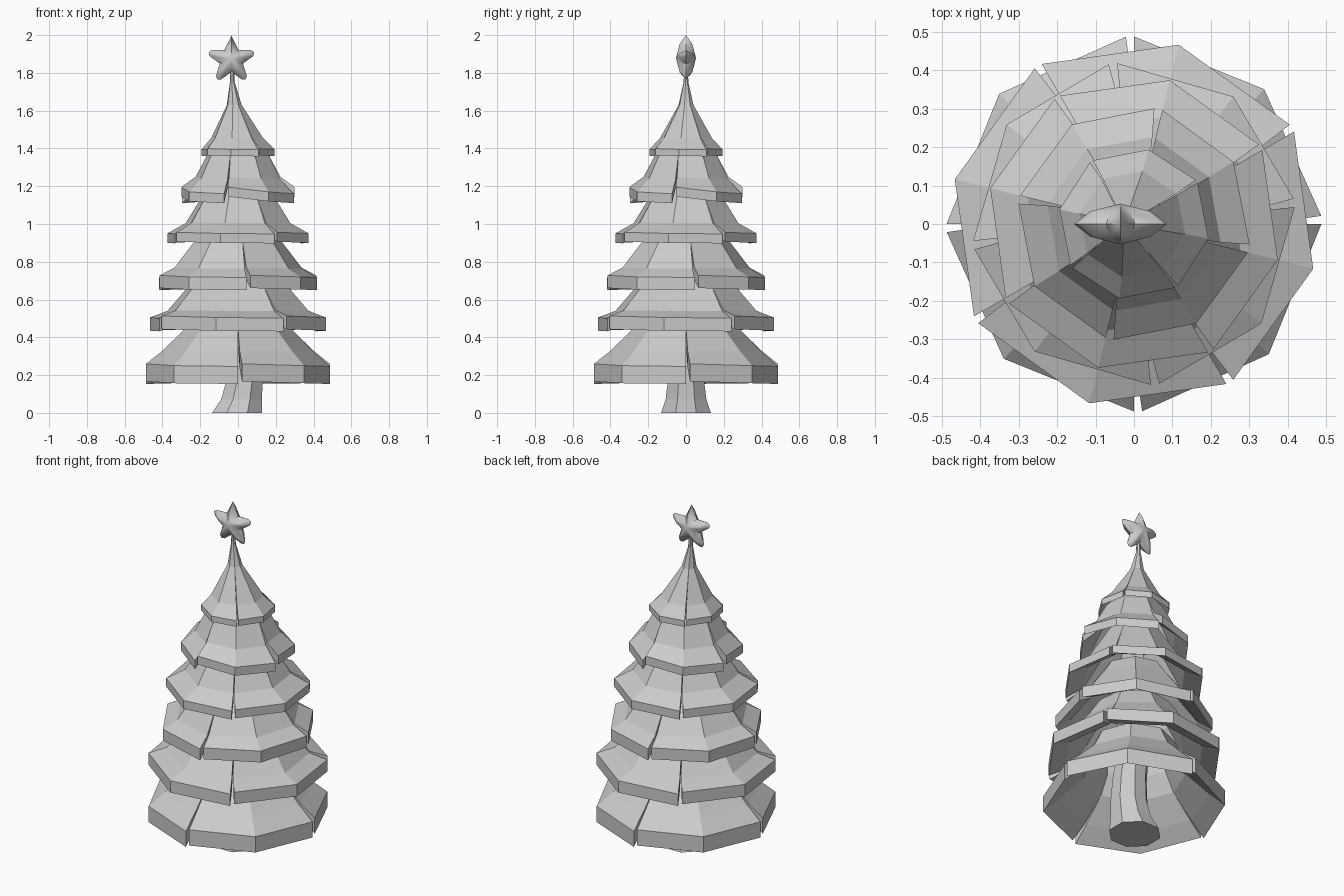
import bpy, bmesh, math

if "Cube" in bpy.data.objects:
    bpy.data.objects.remove(bpy.data.objects["Cube"])


def make_object(name, verts, faces):
    mesh = bpy.data.meshes.new(name)
    mesh.from_pydata(verts, [], faces)
    bm = bmesh.new()
    bm.from_mesh(mesh)
    bmesh.ops.recalc_face_normals(bm, faces=bm.faces)
    bm.to_mesh(mesh)
    bm.free()
    obj = bpy.data.objects.new(name, mesh)
    bpy.context.collection.objects.link(obj)
    return obj


def lean(z):
    # the tip drifts slightly to the left
    return -0.03 * min(1, max(0, (z - 1.4) / 0.35))


def petal_tier(name, profile, slit, gap, drop, raise_start=0.0):
    """Four two-facet petals; each is a slab whose rim drops straight down."""
    verts, faces = [], []
    n = len(profile)
    for k in range(4):
        base = len(verts)
        for layer in range(2):
            for i, (r, z) in enumerate(profile):
                g = gap * (1, 0.5, 0, 0, 0)[i]
                lift = raise_start * (1, 0.4, 0, 0, 0)[i]
                for a, dz in ((slit + g, lift), (slit + 46, 0), (slit + 90, -lift * 0.4)):
                    t = math.radians(a + 90 * k)
                    verts.append((r * math.cos(t) + lean(z), r * math.sin(t), z + dz - drop * layer))

        def v(layer, i, j):
            return base + layer * n * 3 + i * 3 + j
        for i in range(n - 1):
            for j in range(2):
                for l in range(2):
                    faces.append((v(l, i, j), v(l, i, j + 1), v(l, i + 1, j + 1), v(l, i + 1, j)))
            for j in (0, 2):
                faces.append((v(0, i, j), v(0, i + 1, j), v(1, i + 1, j), v(1, i, j)))
        for i in (0, n - 1):
            for j in range(2):
                faces.append((v(0, i, j), v(0, i, j + 1), v(1, i, j + 1), v(1, i, j)))
    return make_object(name, verts, faces)


# branch tiers, bottom to top: rim-to-top profile, slit angle, gap, rim height, raised end
tiers = [
    ([(.487, .25), (.40, .325), (.275, .45), (.22, .56)], 0, 2.5, .093, .01),
    ([(.48, .505), (.385, .54), (.27, .67), (.20, .78)], 30, 2.5, .07, .008),
    ([(.42, .72), (.34, .765), (.23, .91), (.17, 1.0)], 6, 3, .067, .008),
    ([(.385, .95), (.285, 1.005), (.20, 1.14), (.14, 1.24)], 30, 2.5, .05, .006),
    ([(.305, 1.17), (.23, 1.24), (.165, 1.37), (.09, 1.46)], 76, 4, .05, .025),
    ([(.197, 1.395), (.14, 1.455), (.04, 1.63), (.013, 1.75), (.010, 1.82)], 33, 2.5, .035, .004),
]
for idx, spec in enumerate(tiers):
    petal_tier(f"branch_tier_{idx + 1}", *spec)

# curved eight-sided trunk
rings = [(-.005, 0, .143), (.018, .07, .117), (.035, .17, .104), (.03, .32, .095), (0, .55, .085)]
verts, faces = [], []
for cx, z, r in rings:
    for s in range(8):
        t = math.radians(22.5 + 45 * s)
        verts.append((cx + r * math.cos(t), r * math.sin(t), z))
for i in range(len(rings) - 1):
    for s in range(8):
        q = (s + 1) % 8
        faces.append((i * 8 + s, i * 8 + q, i * 8 + 8 + q, i * 8 + 8 + s))
faces += [tuple(range(8)), tuple(range(len(rings) * 8 - 8, len(rings) * 8))]
make_object("trunk", verts, faces)

# puffed star with blunt tips and stouter lower legs
outline = []
for k in range(5):
    a = 90 + 72 * k
    w = 2 if k == 0 else 8
    outline += [(.118, a - w), (.131 if k == 0 else .127, a), (.118, a + w), (.064, a + 36)]
cx, cz = -.035, 1.869
verts = [(cx, -.053, cz + .01), (cx, .053, cz + .01)]
n = len(outline)
for scale, y in ((1, 0), (.65, -.033), (.65, .033)):
    for r, a in outline:
        t = math.radians(a)
        verts.append((cx + scale * r * math.cos(t), y, cz + scale * r * math.sin(t)))
faces = []
for s in range(n):
    q = (s + 1) % n
    for side in (1, 2):
        b = 2 + side * n
        faces.append((2 + s, 2 + q, b + q, b + s))
        faces.append((b + s, b + q, side - 1))
star = make_object("star", verts, faces)
bpy.context.view_layer.objects.active = star
star.select_set(True)
bpy.ops.object.shade_smooth_by_angle(angle=math.radians(50))
